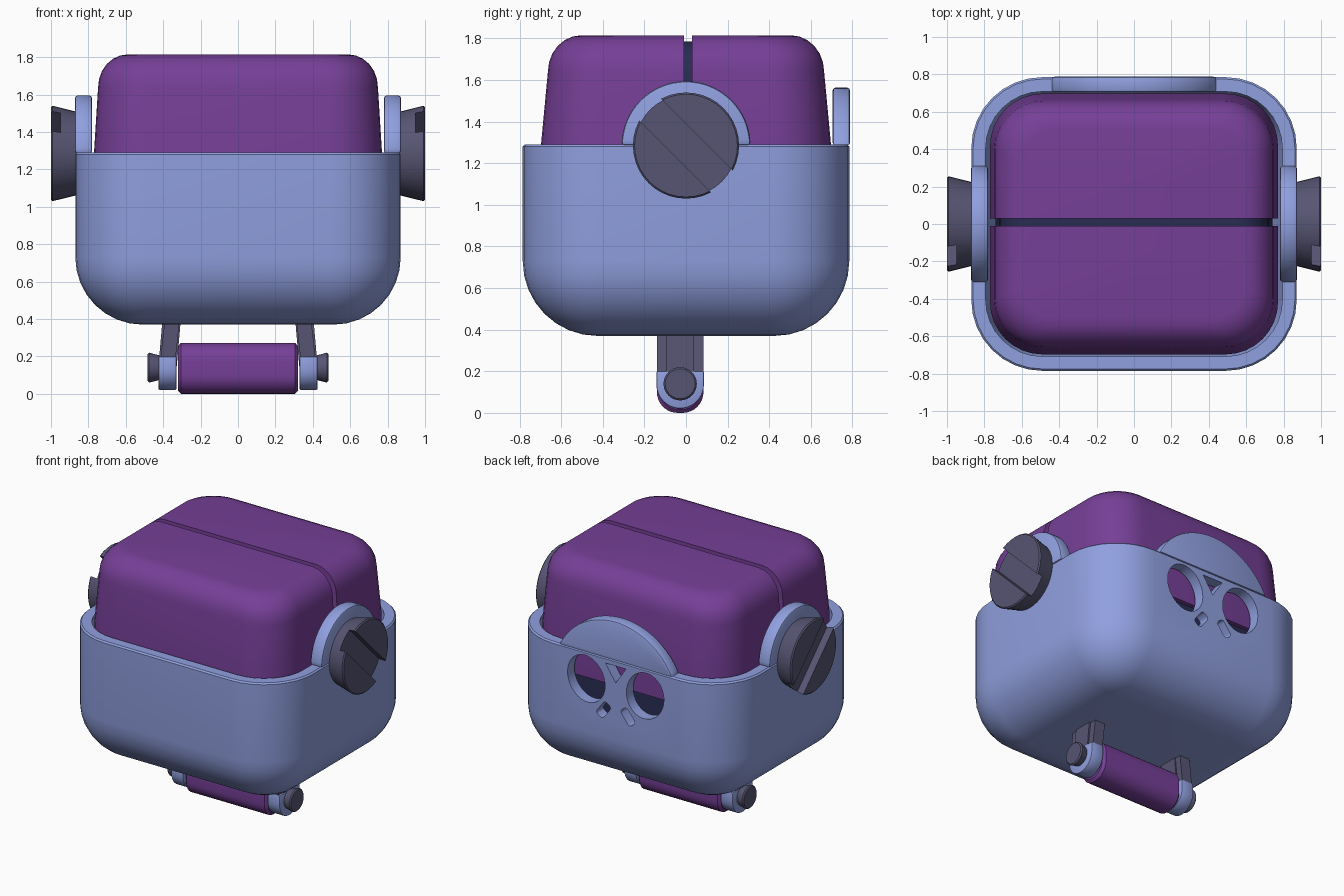
import bpy, bmesh, math
from math import sin, cos, pi, radians

if "Cube" in bpy.data.objects:
    bpy.data.objects.remove(bpy.data.objects["Cube"], do_unlink=True)


def material(name, rgb):
    m = bpy.data.materials.new(name)
    m.use_nodes = True
    m.diffuse_color = (*rgb, 1)
    m.node_tree.nodes["Principled BSDF"].inputs["Base Color"].default_value = (*rgb, 1)
    return m


BLUE = material("periwinkle shell", (0.28, 0.35, 0.74))
PURPLE = material("purple cap", (0.18, 0.05, 0.31))
GREY = material("slate metal", (0.095, 0.09, 0.17))
NAVY = material("dark navy core", (0.022, 0.025, 0.085))


# 2D outlines
def rounded_rect(hx, hy, r, steps=8):
    pts = []
    for q, (sx, sy) in enumerate([(1, 1), (-1, 1), (-1, -1), (1, -1)]):
        for i in range(steps + 1):
            a = (q + i / steps) * pi / 2
            pts.append((sx * (hx - r) + r * cos(a), sy * (hy - r) + r * sin(a)))
    return pts


def arc(cx, cy, rx, ry, start=0, end=360, n=32):
    full = end - start == 360
    count = n if full else n + 1
    angles = [radians(start + (end - start) * i / n) for i in range(count)]
    return [(cx + rx * cos(a), cy + ry * sin(a)) for a in angles]


# Place an outline on a plane across the given axis
def place(pts, axis, d):
    return [{"x": (d, a, b), "y": (a, d, b), "z": (a, b, d)}[axis] for a, b in pts]


def loft(name, loops, mat):
    bm = bmesh.new()
    rings = [[bm.verts.new(p) for p in loop] for loop in loops]
    n = len(rings[0])
    for lo, hi in zip(rings, rings[1:]):
        for i in range(n):
            j = (i + 1) % n
            bm.faces.new((lo[i], lo[j], hi[j], hi[i]))
    bm.faces.new(rings[0])
    bm.faces.new(rings[-1])
    bmesh.ops.recalc_face_normals(bm, faces=bm.faces)
    me = bpy.data.meshes.new(name)
    bm.to_mesh(me)
    bm.free()
    ob = bpy.data.objects.new(name, me)
    me.materials.append(mat)
    bpy.context.collection.objects.link(ob)
    return ob


def prism(name, pts, axis, d0, d1, mat):
    return loft(name, [place(pts, axis, d0), place(pts, axis, d1)], mat)


def activate(ob):
    bpy.ops.object.select_all(action="DESELECT")
    ob.select_set(True)
    bpy.context.view_layer.objects.active = ob


def cut(ob, cutter):
    mod = ob.modifiers.new("cut", "BOOLEAN")
    mod.operation = "DIFFERENCE"
    mod.solver = "EXACT"
    mod.object = cutter
    activate(ob)
    bpy.ops.object.modifier_apply(modifier=mod.name)
    bpy.data.objects.remove(cutter, do_unlink=True)


def bevel(ob, width):
    mod = ob.modifiers.new("bevel", "BEVEL")
    mod.width = width
    mod.segments = 2
    mod.limit_method = "ANGLE"
    mod.angle_limit = radians(40)
    activate(ob)
    bpy.ops.object.modifier_apply(modifier=mod.name)


def rotated(pts, cx, cy, angle):
    c, s = cos(angle), sin(angle)
    return [(cx + a * c - b * s, cy + a * s + b * c) for a, b in pts]


# Shell: rounded open box with a hollow inside
def shell_loop(inset, z):
    r = max(0.38 - inset, 0.02)
    return place(rounded_rect(0.87 - inset, 0.785 - inset, r), "z", z)


R = 0.36
fillet = [i * pi / 16 for i in range(9)]
loops = [shell_loop(R * (1 - sin(t)), 0.37 + R * (1 - cos(t))) for t in fillet]
loops += [shell_loop(0, 1.28), shell_loop(0.01, 1.29), shell_loop(0.077, 1.29)]
loops += [shell_loop(0.077, 0.8), shell_loop(0.17, 0.58), shell_loop(0.35, 0.47)]
shell = loft("shell", loops, BLUE)

# Mask openings through the back wall
openings = [[(-0.08, 1.25), (0.08, 1.25), (0, 1.13)]]
for s in (-1, 1):
    openings.append(rotated(arc(0, 0, 0.145, 0.165), s * 0.23, 1.10, -s * 0.3))
    openings.append(rotated(rounded_rect(0.032, 0.06, 0.02, 3), s * 0.095, 0.915, s * 0.65))
for pts in openings:
    cut(shell, prism("cutter", pts, "y", 0.6, 0.9, BLUE))

# Raised arch above the back wall
bevel(prism("back_arch", arc(0, 1.07, 0.493, 0.493, 26, 154), "y", 0.705, 0.788, BLUE), 0.012)


# Cap and the dark core that shows through its seam
def cap_loops(inset, bottom):
    out = []
    walls = [(bottom, 0, 0), (1.29, 0, 0), (1.64, 0.022, 0.033)]
    for z, dx, dy in walls:
        out.append((z, 0.77 - dx, 0.697 - dy))
    for i in range(1, 7):
        t = i * pi / 12
        k = 0.16 * (1 - cos(t))
        out.append((1.64 + 0.175 * sin(t), 0.748 - k, 0.664 - k))
    return [place(rounded_rect(hx - inset, hy - inset, 0.28 - (0.77 - hx) * 0.6), "z",
                  z - (inset if z > 1.3 else 0)) for z, hx, hy in out]


cap = loft("split_cap", cap_loops(0, 1.06), PURPLE)
seam = rounded_rect(1, 0.02, 0.001, 1)
cut(cap, prism("cutter", [(a, b + 0.01) for a, b in seam], "z", 0.9, 2, PURPLE))
loft("core", cap_loops(0.03, 0.75), NAVY)

# Side hinges and handle mounts, built once for each side
CY, CZ = -0.028, 0.14
for s, side in ((1, "left"), (-1, "right")):
    # Hinge ear with a large slotted screw
    ear = prism(side + "_ear", arc(0, 1.285, 0.31, 0.31, 0, 180), "x", s * 0.78, s * 0.872, BLUE)
    bevel(ear, 0.015)
    profile = [(0.85, 0.22), (0.992, 0.255), (1.0, 0.247)]
    screw = loft(side + "_screw",
                 [place(arc(0, 1.285, r, r, n=40), "x", s * x) for x, r in profile], GREY)
    slot = rotated(rounded_rect(0.4, 0.074, 0.001, 1), 0, 1.285, -pi / 4)
    cut(screw, prism("cutter", slot, "x", s * 0.95, s * 1.1, GREY))

    # Leaning strap with a raised middle rib
    for name, half, low, x0, x1 in (("strap", 0.112, 0.18, 0.335, 0.415),
                                    ("strap_rib", 0.066, 0.12, 0.33, 0.428)):
        pts = [(CY - half, low), (CY + half, low), (CY + half, 0.42), (CY - half, 0.42)]
        part = prism(side + "_" + name, pts, "x", s * x0, s * x1, GREY)
        for v in part.data.vertices:
            v.co.x -= s * 0.12 * max(0, v.co.z - 0.2)

    # Rounded bracket and pin at the foot of the strap
    pts = arc(CY, 0.135, 0.114, 0.114, 180, 360, 20) + [(CY + 0.114, 0.2), (CY - 0.114, 0.2)]
    bevel(prism(side + "_bracket", pts, "x", s * 0.33, s * 0.425, BLUE), 0.006)
    pin = [(0.41, 0.063), (0.475, 0.08), (0.483, 0.072)]
    loft(side + "_pin", [place(arc(CY, CZ, r, r), "x", s * x) for x, r in pin], GREY)

# Grip bar between the brackets
grip = [(-0.322, 0.018), (-0.305, 0), (0.305, 0), (0.322, 0.018)]
loft("grip_bar", [place([(CY + a, 0.136 + b) for a, b in
                         rounded_rect(0.112 - i, 0.136 - i, 0.1 - i)], "x", x)
                  for x, i in grip], PURPLE)

# Smooth shading with crisp edges
for ob in bpy.context.collection.objects:
    if ob.type == "MESH":
        activate(ob)
        bpy.ops.object.shade_smooth_by_angle(angle=radians(32))
